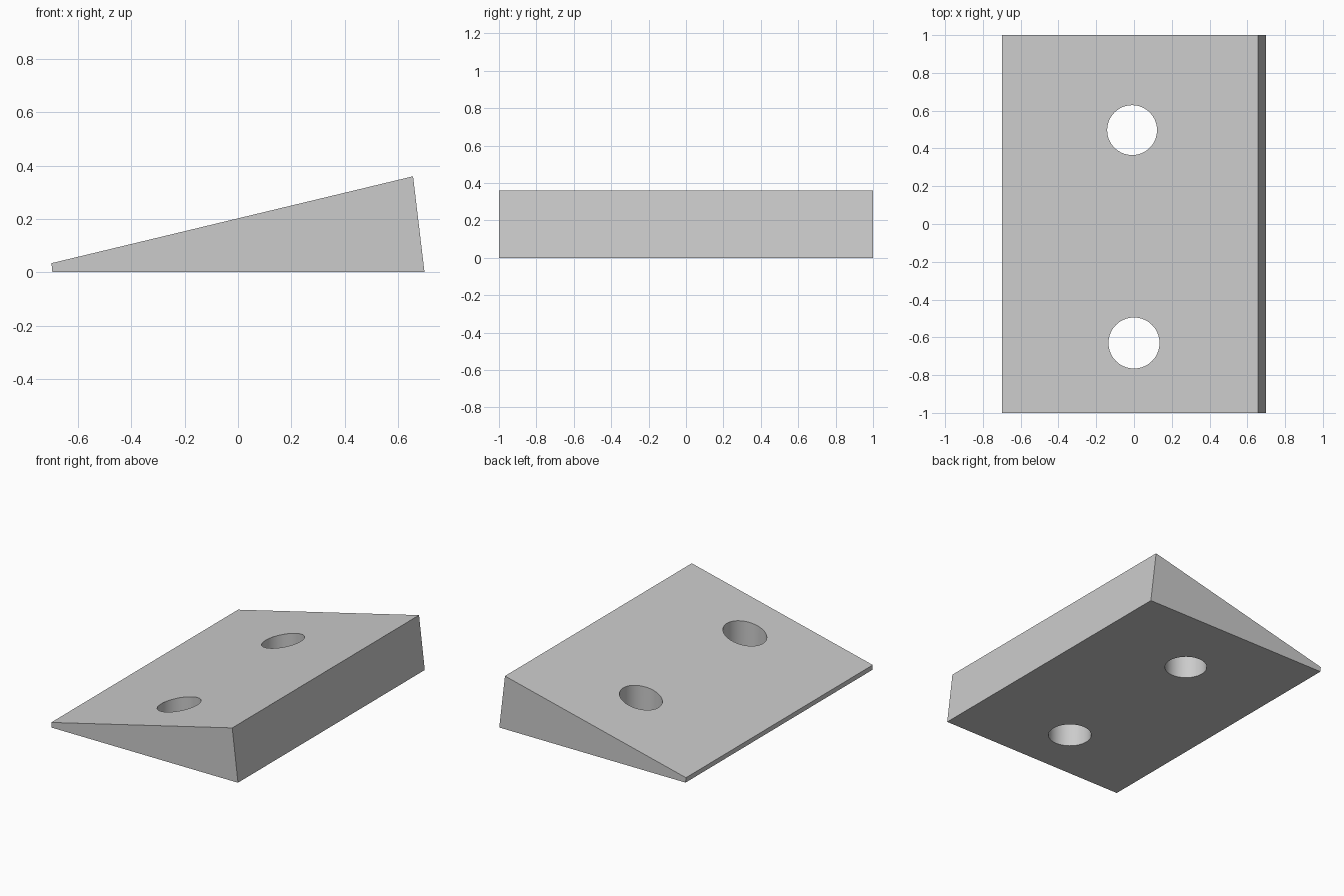
import bpy
import bmesh
import math

if "Cube" in bpy.data.objects:
    bpy.data.objects.remove(bpy.data.objects["Cube"], do_unlink=True)

# Material
grey = bpy.data.materials.new("light_grey")
grey.use_nodes = True
colour = (0.6, 0.6, 0.6, 1)
grey.diffuse_color = colour
grey.node_tree.nodes["Principled BSDF"].inputs["Base Color"].default_value = colour

# Wedge body: side profile extruded along y
profile = [(-0.697, 0), (0.70, 0), (0.657, 0.36), (-0.70, 0.034)]
bm = bmesh.new()
face = bm.faces.new([bm.verts.new((x, -1, z)) for x, z in profile])
extruded = bmesh.ops.extrude_face_region(bm, geom=[face])["geom"]
bmesh.ops.translate(bm, vec=(0, 2, 0),
                    verts=[v for v in extruded if isinstance(v, bmesh.types.BMVert)])
bmesh.ops.recalc_face_normals(bm, faces=bm.faces)
mesh = bpy.data.meshes.new("wedge_block")
bm.to_mesh(mesh)
bm.free()
mesh.materials.append(grey)
wedge = bpy.data.objects.new("wedge_block", mesh)
bpy.context.collection.objects.link(wedge)


# Vertical through holes
def drill(x, y, radius):
    bpy.ops.mesh.primitive_cylinder_add(vertices=64, radius=radius, depth=1,
                                        location=(x, y, 0.2))
    cutter = bpy.context.object
    cutter.name = "hole_cutter"
    cutter.hide_render = True
    cutter.data.materials.append(grey)
    cut = wedge.modifiers.new("hole", "BOOLEAN")
    cut.operation = "DIFFERENCE"
    cut.solver = "EXACT"
    cut.object = cutter
    bpy.ops.object.select_all(action="DESELECT")
    wedge.select_set(True)
    bpy.context.view_layer.objects.active = wedge
    bpy.ops.object.modifier_apply(modifier=cut.name)
    bpy.data.objects.remove(cutter, do_unlink=True)


drill(-0.01, 0.497, 0.132)
drill(0, -0.63, 0.135)

# Smooth hole walls, sharp block edges
bpy.ops.object.shade_smooth_by_angle(angle=math.radians(30))
